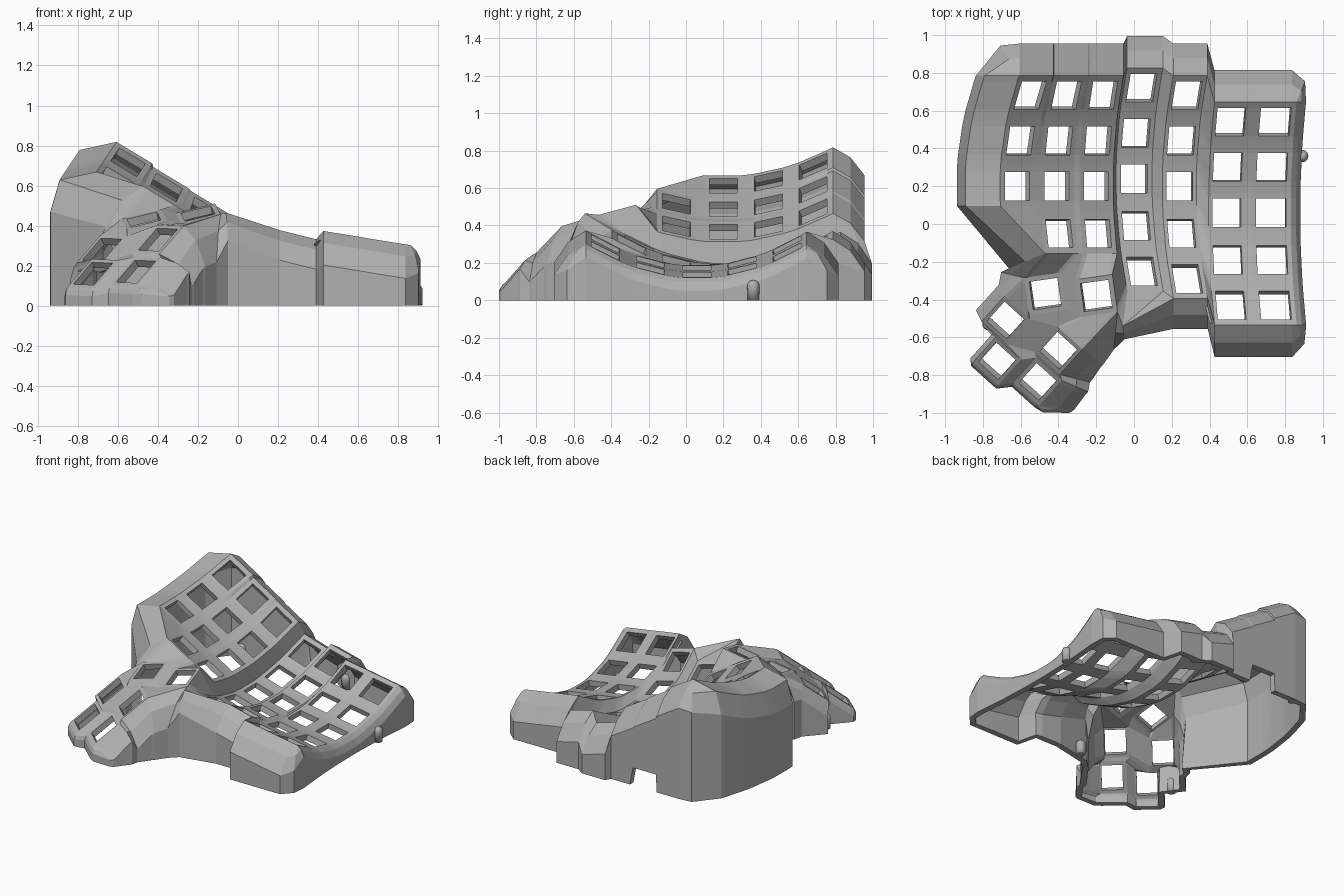
import bpy, bmesh, math

cube = bpy.data.objects.get("Cube")
if cube:
    bpy.data.objects.remove(cube, do_unlink=True)

grey = bpy.data.materials.new("plain_grey")
grey.use_nodes = True
colour = (0.44, 0.44, 0.44, 1)
grey.diffuse_color = colour
grey.node_tree.nodes["Principled BSDF"].inputs["Base Color"].default_value = colour

bm = bmesh.new()


def face(*verts):
    """Face from verts, ignoring repeats."""
    loop = list(dict.fromkeys(verts))
    if len(loop) > 2 and not bm.faces.get(loop):
        bm.faces.new(loop)


def strip(a, b):
    """Quads between two equal rows of verts."""
    for k in range(len(a) - 1):
        face(a[k], a[k + 1], b[k + 1], b[k])


def lattice(cols, rows, place, missing=()):
    """Grid of square key sockets, four lines per key each way, holes left open."""
    v = [[bm.verts.new(place(i // 4, j // 4, i % 4, j % 4))
          for j in range(rows * 4)] for i in range(cols * 4)]
    for i in range(cols * 4 - 1):
        for j in range(rows * 4 - 1):
            cells = {(i // 4, j // 4), ((i + 1) // 4, (j + 1) // 4),
                     ((i + 1) // 4, j // 4), (i // 4, (j + 1) // 4)}
            if (i % 4 == 1 and j % 4 == 1) or cells & set(missing):
                continue
            face(v[i][j], v[i + 1][j], v[i + 1][j + 1], v[i][j + 1])
    return v


# Finger columns: x, y, z, cross slope, hole half width, edge half width, splay, dish
COLUMNS = [
    (-0.62, 0.20, 0.61, -0.60, 0.065, 0.09, 0.30, 0.45),
    (-0.41, 0.20, 0.485, -0.60, 0.065, 0.09, 0.22, 0.45),
    (-0.20, 0.20, 0.365, -0.60, 0.065, 0.09, 0.16, 0.45),
    (0.00, 0.24, 0.165, -0.30, 0.07, 0.095, 0.17, 0.50),
    (0.24, 0.20, 0.17, -0.25, 0.07, 0.09, 0.17, 0.52),
    (0.49, 0.06, 0.17, -0.16, 0.075, 0.095, 0.09, 0.53),
    (0.725, 0.06, 0.135, -0.16, 0.08, 0.105, 0.09, 0.52),
]
ROWS = [0.48, 0.24, 0, -0.25, -0.49]


def finger(c, r, i, j):
    x, y, z, slope, hole, edge, splay, dish = COLUMNS[c]
    dx = (-edge, -hole, hole, edge)[i]
    u = ROWS[r] + (0.105, 0.075, -0.075, -0.105)[j]
    return (x + dx + splay * u * u, y + u, z + slope * dx + dish * u * u)


F = lattice(7, 5, finger, [(0, 3), (0, 4), (1, 4), (2, 4)])


# Thumb keys, turned and tilted
def thumb(keys, turn, gx, gy, hole, edge):
    ca, sa = math.cos(turn), math.sin(turn)

    def place(c, r, i, j):
        x, y, z = keys[r][c]
        a = (-edge, -hole, hole, edge)[i]
        b = (edge, hole, -hole, -edge)[j]
        dx, dy = ca * a - sa * b, sa * a + ca * b
        return (x + dx, y + dy, z + gx * dx + gy * dy)
    return lattice(2, len(keys), place)


U = thumb([[(-0.47, -0.37, 0.43), (-0.20, -0.38, 0.46)]],
          math.radians(8), 0.2, 0.3, 0.075, 0.1)
L = thumb([[(-0.68, -0.51, 0.28), (-0.40, -0.67, 0.33)],
           [(-0.725, -0.725, 0.16), (-0.51, -0.835, 0.17)]],
          math.radians(-42), 0.5, 0.6, 0.07, 0.09)

# Webbing between the thumb keys and the finger columns
strip(U[0], [L[i][0] for i in range(4)])
face(U[0][3], U[1][3], U[2][3], U[3][3], L[4][0], L[3][0])
face(U[3][3], U[4][3], L[4][0])
strip([U[i][3] for i in range(4, 8)], [L[i][0] for i in range(4, 8)])
strip([F[i][15] for i in range(4, 12)], [U[i][0] for i in range(8)])
strip(F[12][16:20], U[7])
face(F[11][15], F[12][15], F[12][16], U[7][0])
strip([F[i][11] for i in range(4)], F[4][12:16][::-1])
face(F[3][11], F[4][11], F[4][12])

# Raised point of the front rim beside the thumb
peak = bm.verts.new((-0.06, -0.54, 0.465))
face(U[7][3], peak, F[12][19])
for i in range(12, 16):
    face(F[i][19], peak, F[i + 1][19])

# Skirt stations around the rim: vert, outward step, drop, shoulder shape, foot height
stations = []


def wall(verts, d, drop, mid=0.55, sag=0.35, foot=0):
    for v in verts:
        stations.append((v, d, drop, mid, sag, foot))


wall(F[0][11::-1], (-0.23, 0), 0.20, 0.8, 0.2)
wall([F[0][0]], (-0.10, 0.16), 0.16)
wall([F[i][0] for i in range(4)], (0, 0.17), 0.15)
wall([F[i][0] for i in range(4, 9)], (0, 0.17), 0.15, foot=0.13)
wall([F[i][0] for i in range(9, 12)], (0, 0.17), 0.15)
wall([F[i][0] for i in range(12, 27)], (0, 0.17), 0.17)
wall([F[27][0]], (0.045, 0.11), 0.14)
wall(F[27], (0.05, 0), 0.07)
wall([F[27][19]], (0.04, -0.10), 0.14)
wall([F[i][19] for i in range(26, 19, -1)], (0, -0.17), 0.17)
wall([F[i][19] for i in range(19, 15, -1)], (0, -0.16), 0.15)
wall([peak], (0.01, -0.07), 0.14)
wall([U[7][3]], (-0.02, -0.20), 0.24)
wall(L[7][:2], (0.11, -0.08), 0.20)
wall(L[7][2:4], (0.16, -0.04), 0.16)
wall(L[7][4:6], (0.14, -0.06), 0.07)
wall([L[7][6]], (0.17, -0.04), 0.06)
wall([L[7][7]], (0.16, -0.038), 0.05)
wall([L[7][7]], (0.02, -0.035), 0.04)
wall([L[i][7] for i in range(6, -1, -1)], (-0.01, -0.02), 0.04)
wall(L[0][7:3:-1], (-0.015, 0.02), 0.05)
wall(L[0][3::-1], (-0.03, 0.06), 0.08)
wall([U[0][0]], (-0.12, 0.03), 0.15)
wall([F[4][15]], (-0.19, -0.08), 0.20)

rings = []
for v, (dx, dy), drop, mid, sag, foot in stations:
    x, y, z = v.co
    zo = max(z - drop, 0.03)
    rings.append([v,
                  bm.verts.new((x + mid * dx, y + mid * dy, z - sag * (z - zo))),
                  bm.verts.new((x + dx, y + dy, zo)),
                  bm.verts.new((x + dx, y + dy, foot))])
for k, ring in enumerate(rings):
    strip(ring, rings[(k + 1) % len(rings)])

bmesh.ops.delete(bm, geom=[v for v in bm.verts if not v.link_faces], context='VERTS')
bmesh.ops.recalc_face_normals(bm, faces=bm.faces)
bm.normal_update()
if sum(f.normal.z * f.calc_area() for f in bm.faces) < 0:
    bmesh.ops.reverse_faces(bm, faces=bm.faces)


def finish(name, mesh_bm):
    mesh = bpy.data.meshes.new(name)
    mesh_bm.to_mesh(mesh)
    mesh_bm.free()
    mesh.materials.append(grey)
    obj = bpy.data.objects.new(name, mesh)
    bpy.context.collection.objects.link(obj)
    return obj


# Shell with real thickness, open underneath
shell = finish("keyboard_shell", bm)
solid = shell.modifiers.new("thickness", 'SOLIDIFY')
solid.thickness = 0.042
solid.offset = -1

# Domed screw posts around the foot
for n, (x, y) in enumerate([(0.89, 0.36), (-0.61, 0.92), (0.24, 0.92),
                            (0.02, -0.53), (-0.77, -0.53)]):
    post = bmesh.new()
    bmesh.ops.create_uvsphere(post, u_segments=16, v_segments=8, radius=0.033)
    for v in post.verts:
        v.co.z = v.co.z + 0.075 if v.co.z > -0.001 else 0
        v.co.x += x
        v.co.y += y
    obj = finish("screw_post_%d" % (n + 1), post)
    for p in obj.data.polygons:
        p.use_smooth = True
